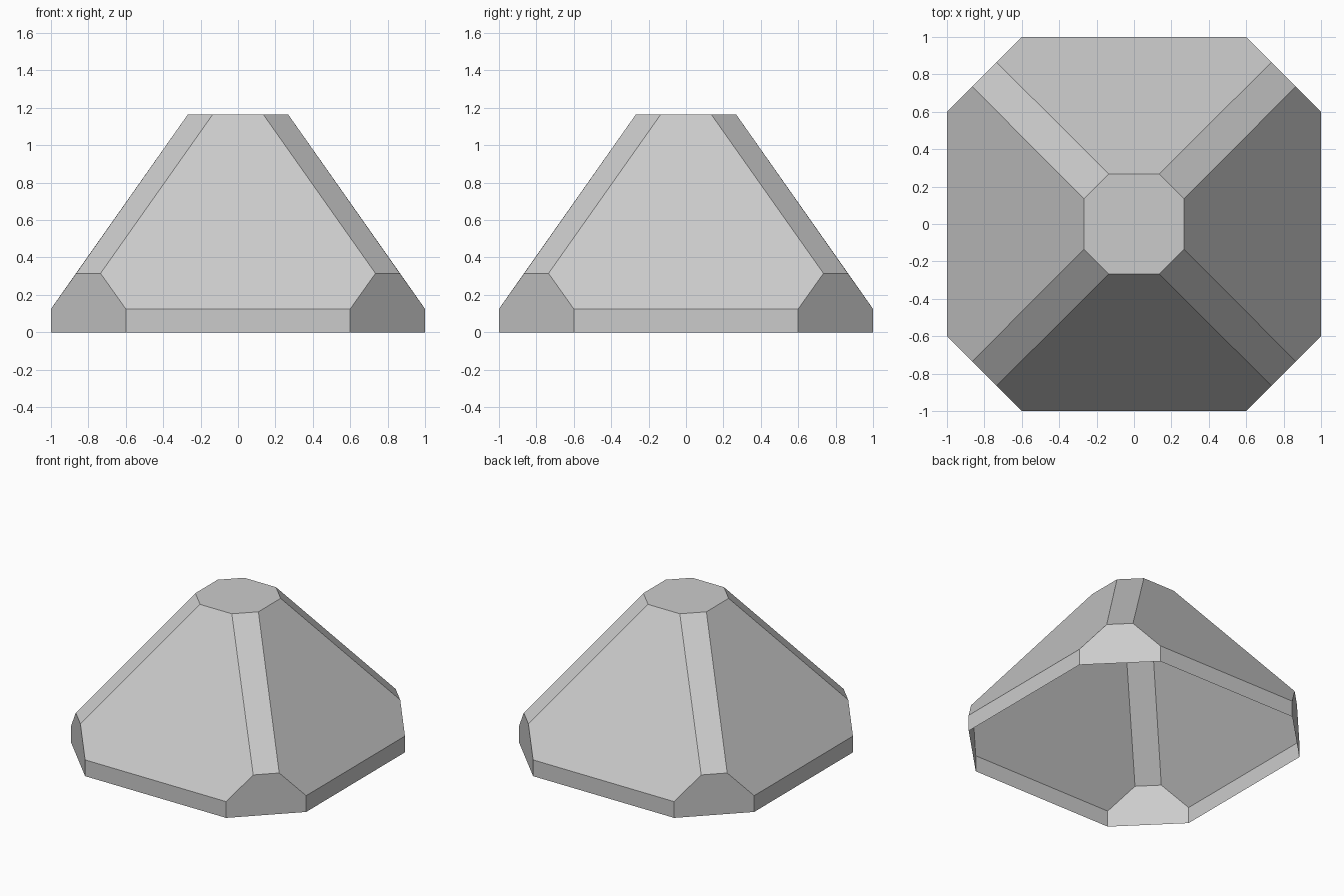
import bpy
import bmesh
from mathutils import Matrix, Vector

cube = bpy.data.objects.get("Cube")
if cube:
    bpy.data.objects.remove(cube, do_unlink=True)

# Plain grey material
grey = bpy.data.materials.new("light_grey")
grey.use_nodes = True
colour = (0.6, 0.6, 0.6, 1.0)
grey.diffuse_color = colour
grey.node_tree.nodes["Principled BSDF"].inputs["Base Color"].default_value = colour

# Key points along the right edge of the front panel; each mirrors across x and the diagonal
foot = Vector((0.6, -1.0, 0.0))
wall = Vector((0.6, -1.0, 0.125))
shoulder = Vector((0.735, -0.865, 0.315))
crown = Vector((0.135, -0.268, 1.165))


def left(p):
    return Vector((-p.x, p.y, p.z))


def across(p):
    return Vector((-p.y, -p.x, p.z))


# One quarter: upright wall, sloping panel, cut corner and ridge strip
quarter = [
    [left(foot), foot, wall, left(wall)],
    [left(wall), wall, shoulder, crown, left(crown), left(shoulder)],
    [foot, across(foot), across(wall), across(shoulder), shoulder, wall],
    [shoulder, across(shoulder), across(crown), crown],
]

# Repeat the quarter around the axis, leaving the underside open
bm = bmesh.new()
top = []
for step in range(4):
    turn = Matrix.Rotation(step * 1.5707963, 3, "Z")
    for points in quarter:
        bm.faces.new([bm.verts.new(turn @ p) for p in points])
    top += [turn @ left(crown), turn @ crown]

# Octagonal flat top
bm.faces.new([bm.verts.new(p) for p in top])
bmesh.ops.remove_doubles(bm, verts=bm.verts[:], dist=0.001)
bmesh.ops.recalc_face_normals(bm, faces=bm.faces[:])

mesh = bpy.data.meshes.new("pyramid_shell")
bm.to_mesh(mesh)
bm.free()
mesh.materials.append(grey)
shell = bpy.data.objects.new("pyramid_shell", mesh)
bpy.context.collection.objects.link(shell)
